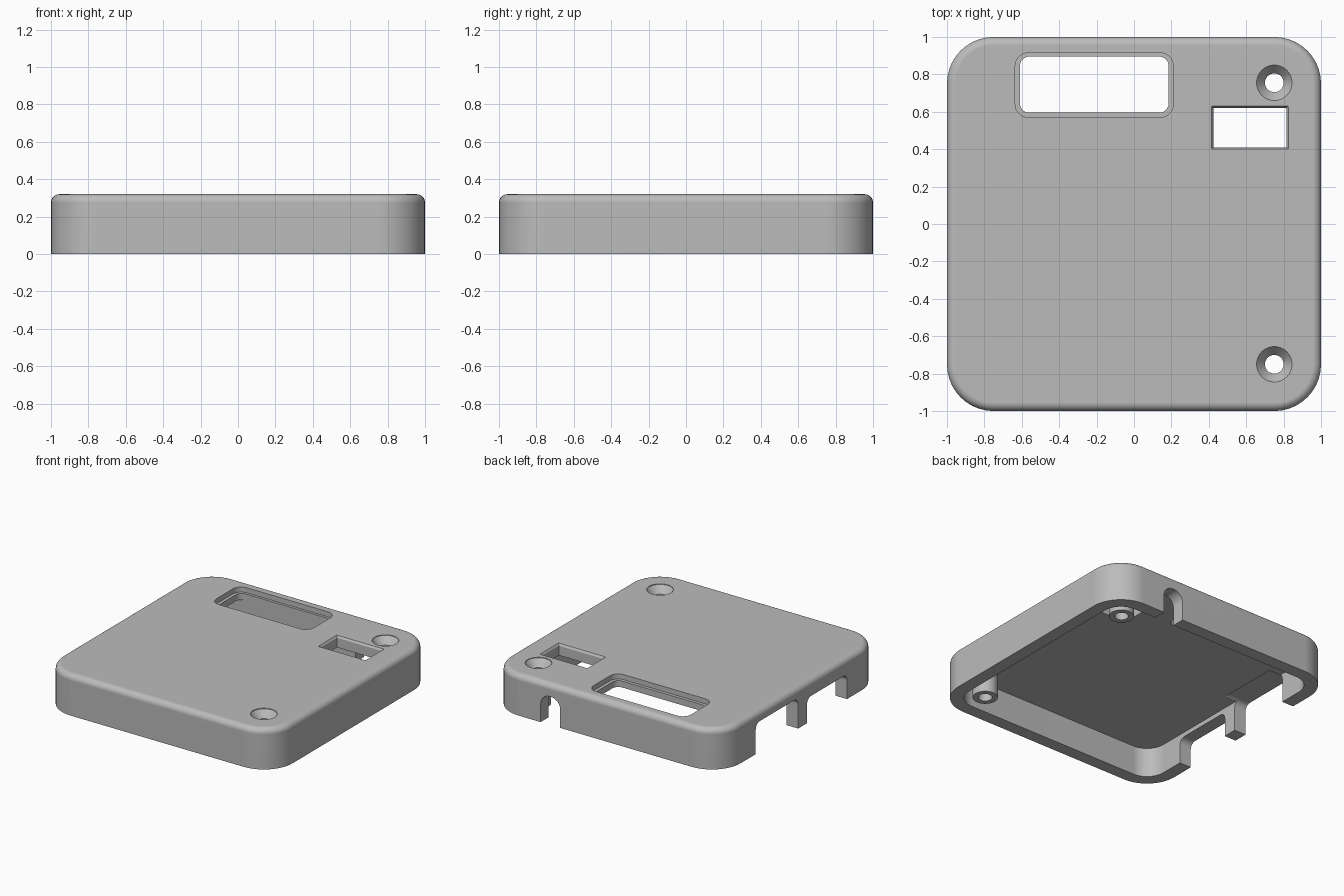
import bpy, bmesh
from math import sin, cos, pi

if "Cube" in bpy.data.objects:
    bpy.data.objects.remove(bpy.data.objects["Cube"])

HEIGHT, CEILING, WALL, CORNER, FILLET = 0.32, 0.23, 0.1, 0.25, 0.045
SCREWS = [(0.75, 0.755), (0.75, -0.75)]

grey = bpy.data.materials.new("grey_plastic")
grey.use_nodes = True
grey.diffuse_color = (0.5, 0.5, 0.5, 1)
grey.node_tree.nodes["Principled BSDF"].inputs["Base Color"].default_value = (0.5, 0.5, 0.5, 1)


def rounded(u0, u1, v0, v1, r, steps=10):
    """Outline of a rounded rectangle."""
    points = []
    corners = [(u1 - r, v1 - r), (u0 + r, v1 - r), (u0 + r, v0 + r), (u1 - r, v0 + r)]
    for k, (cu, cv) in enumerate(corners):
        for i in range(steps + 1):
            a = pi / 2 * (k + i / steps)
            points.append((cu + r * cos(a), cv + r * sin(a)))
    return points


def circle(x, y, r):
    return rounded(x - r, x + r, y - r, y + r, r, 8)


def loft(name, sections, frame=lambda u, v, w: (u, v, w)):
    """Closed solid through a stack of (outline, height) sections."""
    bm = bmesh.new()
    rings = [[bm.verts.new(frame(u, v, w)) for u, v in outline] for outline, w in sections]
    bm.faces.new(rings[0])
    bm.faces.new(rings[-1])
    n = len(rings[0])
    for low, high in zip(rings, rings[1:]):
        for i in range(n):
            j = (i + 1) % n
            bm.faces.new((low[i], low[j], high[j], high[i]))
    bmesh.ops.remove_doubles(bm, verts=bm.verts, dist=1e-5)
    bmesh.ops.recalc_face_normals(bm, faces=bm.faces)
    mesh = bpy.data.meshes.new(name)
    bm.to_mesh(mesh)
    bm.free()
    mesh.materials.append(grey)
    obj = bpy.data.objects.new(name, mesh)
    bpy.context.collection.objects.link(obj)
    return obj


def cut(obj, cutters):
    """Cut the openings, then smooth the curved faces only."""
    bpy.ops.object.select_all(action='DESELECT')
    bpy.context.view_layer.objects.active = obj
    obj.select_set(True)
    for cutter in cutters:
        mod = obj.modifiers.new(cutter.name, 'BOOLEAN')
        mod.operation, mod.solver, mod.object = 'DIFFERENCE', 'EXACT', cutter
        bpy.ops.object.modifier_apply(modifier=mod.name)
    bpy.ops.object.shade_smooth_by_angle(angle=pi / 6)
    weighted = obj.modifiers.new("flat_face_normals", 'WEIGHTED_NORMAL')
    weighted.keep_sharp = True


# Cover with rounded corners and a filleted top edge
def slab(inset):
    e = 1 - inset
    return rounded(-e, e, -e, e, CORNER - inset)


sections = [(slab(0), 0)]
for i in range(7):
    a = pi / 2 * i / 6
    sections.append((slab(FILLET * (1 - cos(a))), HEIGHT - FILLET * (1 - sin(a))))
cover = loft("cover_shell", sections)

# Hollow underside
cavity = loft("cavity_cutter", [(slab(WALL), -0.2), (slab(WALL), CEILING)])

# Display window with a shallow ledge
pane = rounded(-0.61, 0.185, 0.595, 0.895, 0.05)
ledge = rounded(-0.635, 0.21, 0.57, 0.915, 0.07)
window = loft("window_cutter", [(pane, 0.15), (pane, 0.28), (ledge, 0.28), (ledge, 0.4)])

# Switch slot with softened rim
slot = rounded(0.425, 0.815, 0.41, 0.62, 0.004, 2)
rim = rounded(0.415, 0.825, 0.4, 0.63, 0.004, 2)
switch = loft("switch_cutter", [(slot, 0.15), (slot, HEIGHT - 0.015), (rim, HEIGHT), (rim, 0.4)])


# Two port openings in the -x wall
def side(u, v, w):
    return (w, u, v)


ports = []
for y0, y1, top in [(0.04, 0.565, 0.24), (-0.565, -0.07, 0.195)]:
    outline = rounded(y0, y1, -0.2, top, 0.05)
    ports.append(loft("port_cutter", [(outline, -1.2), (outline, -0.8)], side))

# Arched cable notch in the back wall
arch = rounded(0.39, 0.56, -0.2, 0.222, 0.08)
notch = loft("notch_cutter", [(arch, 0.8), (arch, 1.2)], lambda u, v, w: (u, w, v))

# Countersunk screw holes
holes = []
for x, y in SCREWS:
    hole, head = circle(x, y, 0.05), circle(x, y, 0.095)
    holes.append(loft("screw_cutter", [(hole, -0.2), (hole, 0.26), (head, HEIGHT - 0.005), (head, 0.4)]))

cutters = [cavity, window, switch, notch] + ports + holes
cut(cover, cutters)

# Screw posts under the holes
for label, (x, y), hole in zip(("back", "front"), SCREWS, holes):
    post = loft(label + "_screw_post", [(circle(x, y, 0.09), 0.005), (circle(x, y, 0.09), CEILING + 0.01)])
    cut(post, [hole])

for cutter in cutters:
    bpy.data.objects.remove(cutter)
